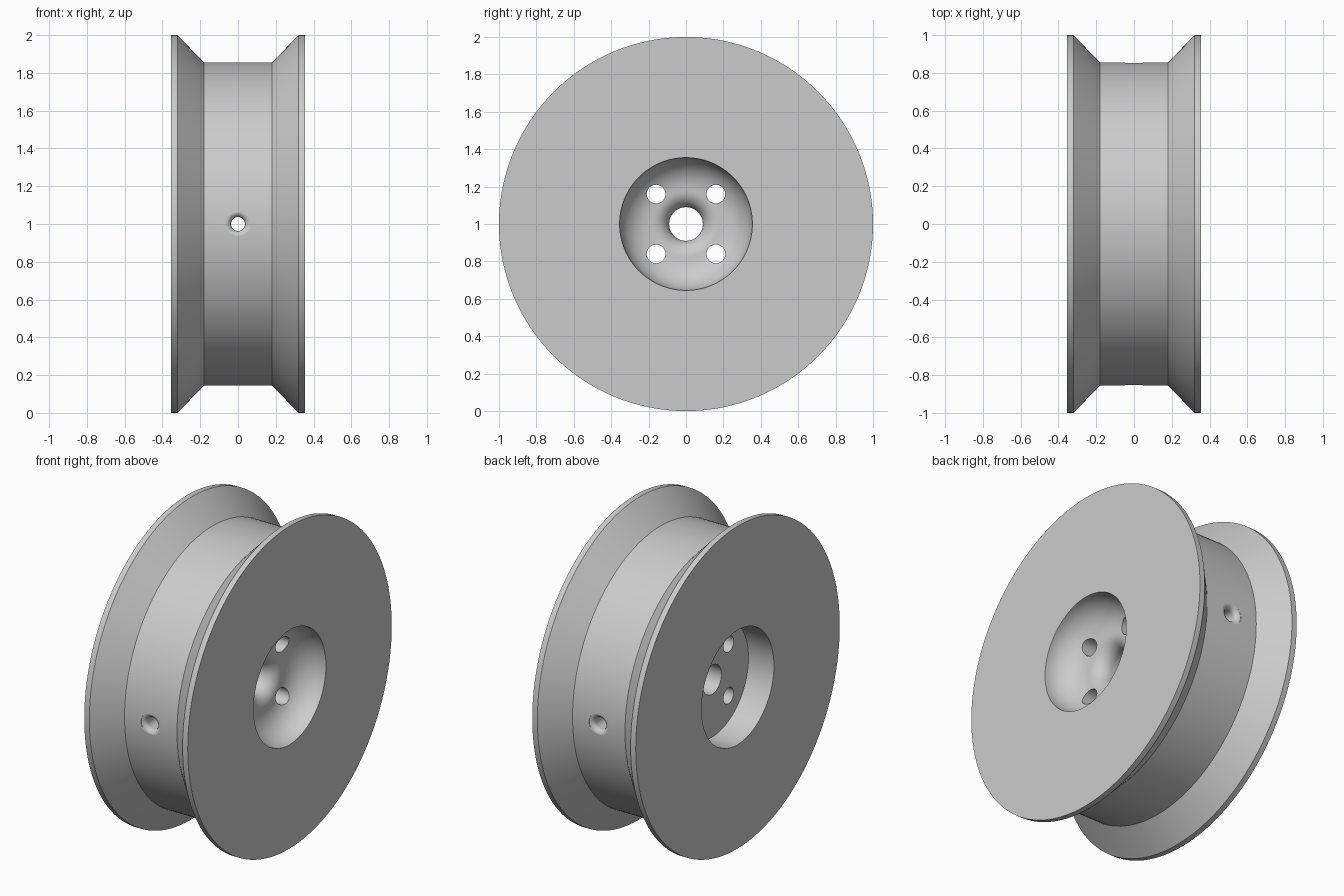
import bpy
import bmesh
import math
from mathutils import Matrix, Vector

cube = bpy.data.objects.get("Cube")
if cube:
    bpy.data.objects.remove(cube, do_unlink=True)

metal = bpy.data.materials.new("grey metal")
metal.use_nodes = True
GREY = (0.6, 0.6, 0.6, 1)
metal.diffuse_color = GREY
metal.node_tree.nodes["Principled BSDF"].inputs["Base Color"].default_value = GREY


def arc(cx, cr, radius, start, end, steps):
    """Points (axial, radial) along an arc, angles in degrees."""
    pts = []
    for i in range(steps + 1):
        a = math.radians(start + (end - start) * i / steps)
        pts.append((cx + radius * math.cos(a), cr + radius * math.sin(a)))
    return pts


def lathe(name, profile, segments, closed):
    """Revolve an (axial, radial) profile around the x axis."""
    bm = bmesh.new()
    verts = [bm.verts.new((x, 0, r)) for x, r in profile]
    edges = [bm.edges.new(pair) for pair in zip(verts, verts[1:])]
    if closed:
        edges.append(bm.edges.new((verts[-1], verts[0])))
    bmesh.ops.spin(bm, geom=verts + edges, cent=(0, 0, 0), axis=(1, 0, 0),
                   angle=math.tau, steps=segments, use_duplicate=False)
    bmesh.ops.remove_doubles(bm, verts=bm.verts, dist=0.0001)
    bmesh.ops.recalc_face_normals(bm, faces=bm.faces)
    mesh = bpy.data.meshes.new(name)
    bm.to_mesh(mesh)
    bm.free()
    obj = bpy.data.objects.new(name, mesh)
    bpy.context.collection.objects.link(obj)
    mesh.materials.append(metal)
    return obj


def cut(body, cutter):
    """Subtract the cutter from the body and discard the cutter."""
    bpy.context.view_layer.objects.active = body
    mod = body.modifiers.new("cut", "BOOLEAN")
    mod.operation = "DIFFERENCE"
    mod.solver = "EXACT"
    mod.object = cutter
    bpy.ops.object.modifier_apply(modifier=mod.name)
    bpy.data.objects.remove(cutter, do_unlink=True)


FACE, LIP, DRUM = 0.355, 0.32, 0.18      # axial positions
DRUM_R, POCKET_R, BORE_R = 0.855, 0.355, 0.09

# Wheel section: flanges, drum, dished side (+x), flat pocket (-x), bore
profile = [(-FACE, 1), (-LIP, 1), (-DRUM, DRUM_R), (-0.1, DRUM_R),
           (0.1, DRUM_R), (DRUM, DRUM_R), (LIP, 1), (FACE, 1)]
profile += arc(FACE, DRUM, FACE - DRUM, 90, 180, 14)
profile += arc(BORE_R, DRUM, BORE_R, 0, -90, 10)[1:]
profile += [(-DRUM, BORE_R), (-DRUM, POCKET_R), (-FACE, POCKET_R)]
wheel = lathe("wheel", profile, 128, True)
wheel.location.z = 1
bpy.context.view_layer.update()

# Four bolt holes through the web
for y in (-0.16, 0.16):
    for z in (-0.16, 0.16):
        hole = lathe("bolt_cutter", [(-0.3, 0), (-0.3, 0.05), (0.34, 0.05), (0.34, 0)],
                     32, False)
        hole.location = (0, y, 1 + z)
        cut(wheel, hole)

# Radial hole from front to back with rounded mouths
hole_r, fillet = 0.037, 0.03
mouth = arc(DRUM_R - 0.002 - fillet, hole_r + fillet, fillet, -90, 0, 6)
side = mouth + [(0.95, hole_r + fillet), (0.95, 0)]
mirrored = [(-x, r) for x, r in reversed(side)]
radial = lathe("radial_cutter", mirrored + side, 32, False)
radial.matrix_world = Matrix.Translation(Vector((0, 0, 1))) @ Matrix.Rotation(math.pi / 2, 4, "Z")
bpy.context.view_layer.update()
cut(wheel, radial)

# Smooth shading with crisp edges
bpy.ops.object.select_all(action="DESELECT")
wheel.select_set(True)
bpy.context.view_layer.objects.active = wheel
bpy.ops.object.shade_smooth_by_angle(angle=math.radians(30))
weighted = wheel.modifiers.new("weighted normals", "WEIGHTED_NORMAL")
weighted.keep_sharp = True
